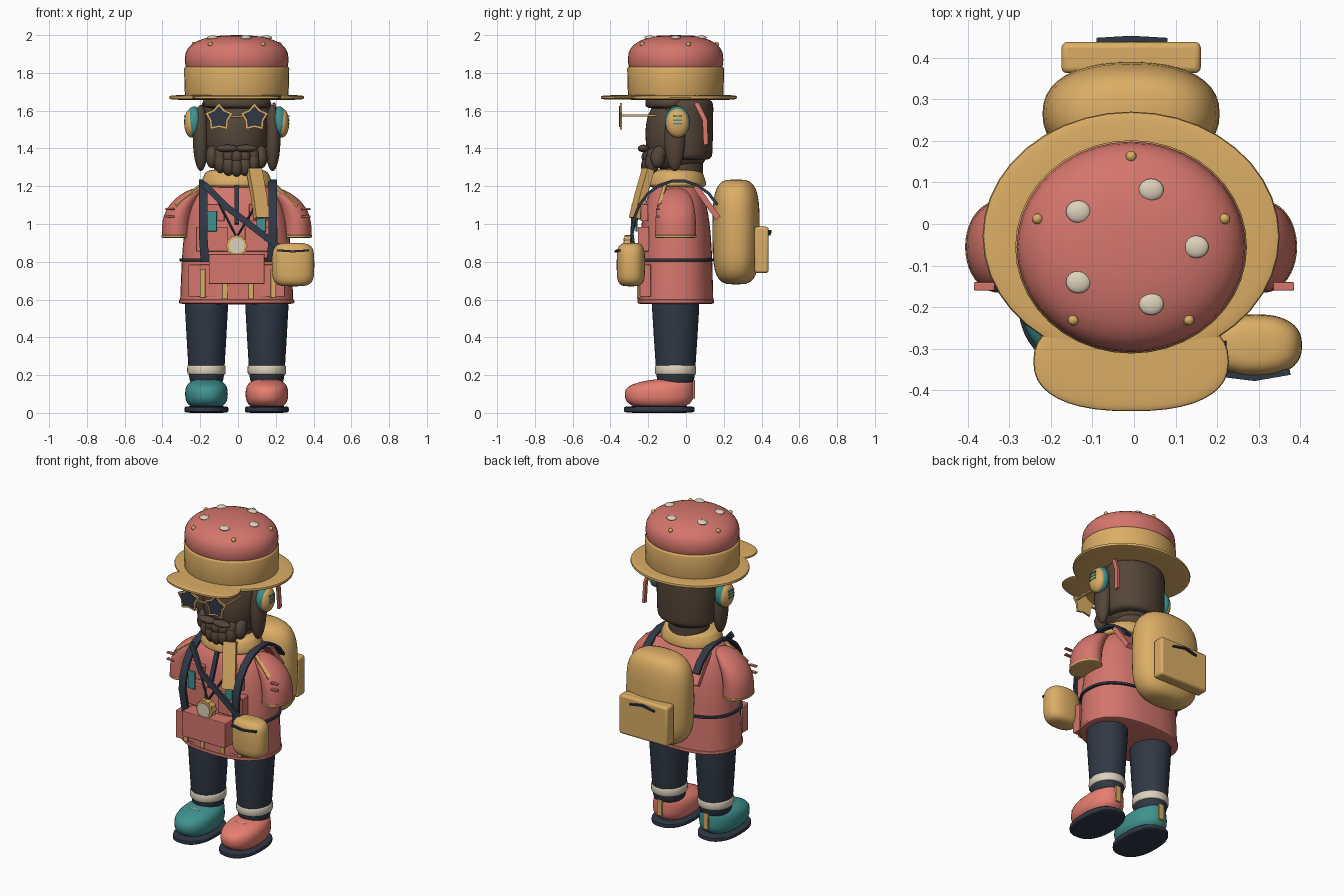
import bpy, bmesh, math
from mathutils import Vector

if "Cube" in bpy.data.objects:
    bpy.data.objects.remove(bpy.data.objects["Cube"])


def material(name, *colour):
    mat = bpy.data.materials.new(name)
    mat.use_nodes = True
    mat.diffuse_color = (*colour, 1)
    mat.node_tree.nodes["Principled BSDF"].inputs["Base Color"].default_value = (*colour, 1)
    return mat


red = material("faded red", .66, .18, .15)
coral = material("coral", .84, .22, .17)
gold = material("straw yellow", .71, .42, .13)
navy = material("dark navy", .03, .04, .06)
brown = material("dark brown", .09, .06, .04)
teal = material("teal", .05, .29, .28)
cream = material("cream", .72, .64, .5)


def finish(name, bm, mat, angle=40):
    bmesh.ops.recalc_face_normals(bm, faces=bm.faces)
    mesh = bpy.data.meshes.new(name)
    bm.to_mesh(mesh)
    bm.free()
    mesh.materials.append(mat)
    mesh.polygons.foreach_set("use_smooth", [True] * len(mesh.polygons))
    mesh.set_sharp_from_angle(angle=math.radians(angle))
    part = bpy.data.objects.new(name, mesh)
    bpy.context.collection.objects.link(part)
    return part


def skin(bm, loops):
    for lower, upper in zip(loops, loops[1:]):
        for i in range(len(lower)):
            bm.faces.new((lower[i - 1], lower[i], upper[i], upper[i - 1]))
    bm.faces.new(loops[0])
    bm.faces.new(loops[-1])


def signed_power(value, exponent):
    return math.copysign(abs(value) ** exponent, value)


def blob(name, centre, radii, mat, square=2, plan=2, taper=0, lean=(0, 0), half=False, sides=40):
    """Superellipsoid: square boxes its side, plan its outline; half keeps the upper part."""
    bm = bmesh.new()
    loops = []
    steps = 16
    start = 0 if half else -1
    for step in range(steps + 1):
        turn = (start + (1 - start) * step / steps) * math.pi / 2 * .99
        height = signed_power(math.sin(turn), 2 / square)
        reach = math.cos(turn) ** (2 / square) * (1 + taper * height)
        slide = max(height, 0) ** 3
        loop = []
        for side in range(sides):
            angle = math.tau * side / sides
            x = radii[0] * reach * signed_power(math.cos(angle), 2 / plan)
            y = radii[1] * reach * signed_power(math.sin(angle), 2 / plan)
            offset = Vector((x + slide * lean[0], y + slide * lean[1], radii[2] * height))
            loop.append(bm.verts.new(Vector(centre) + offset))
        loops.append(loop)
    skin(bm, loops)
    return finish(name, bm, mat)


def box(name, centre, size, mat, bevel=.004):
    bm = bmesh.new()
    bmesh.ops.create_cube(bm, size=1)
    for vert in bm.verts:
        vert.co = Vector(centre) + vert.co * Vector(size)
    part = finish(name, bm, mat)
    modifier = part.modifiers.new("Bevel", "BEVEL")
    modifier.width, modifier.segments = bevel, 3


def ribbon(name, path, width, mat, thick=.015):
    """Flat strap along a path; width is the vector across it."""
    path = [Vector(point) for point in path]
    across = Vector(width) / 2
    bm = bmesh.new()
    loops = []
    for i, point in enumerate(path):
        tangent = path[min(i + 1, len(path) - 1)] - path[max(i - 1, 0)]
        depth = tangent.cross(across).normalized() * thick / 2
        corners = (across + depth, across - depth, -across - depth, depth - across)
        loops.append([bm.verts.new(point + corner) for corner in corners])
    skin(bm, loops)
    finish(name, bm, mat)


def prism(name, centre, outline, depth, mat):
    """Front-facing plate whose outline lists radii around the centre."""
    bm = bmesh.new()
    loops = []
    for y in (0, depth):
        loop = []
        for i, radius in enumerate(outline):
            angle = math.tau * i / len(outline)
            offset = Vector((radius * math.sin(angle), y, radius * math.cos(angle)))
            loop.append(bm.verts.new(Vector(centre) + offset))
        loops.append(loop)
    skin(bm, loops)
    finish(name, bm, mat)


mid, body_y = -.007, -.055

# Hat: brim, crown, visor and dome
blob("hat_brim", (mid, -.03, 1.67), (.357, .3, .014), gold, square=5)
blob("hat_crown", (mid, body_y, 1.75), (.277, .255, .088), gold, square=14, taper=.01)
blob("hat_visor", (mid, -.33, 1.67), (.235, .12, .012), gold, square=4, plan=2.4)
dome_x, dome_y, dome_z, dome_rise = .275, .253, 1.87, .13
blob("hat_dome", (mid, body_y, dome_z), (dome_x, dome_y, dome_rise), red, square=2.5)


def dome_point(reach, angle):
    height = dome_rise * (1 - reach ** 2.5) ** .4
    return (mid + dome_x * reach * math.cos(angle),
            body_y + dome_y * reach * math.sin(angle), dome_z + height)


for i in range(5):
    angle = math.tau * i / 5
    blob("seed", dome_point(.57, angle), (.03, .027, .012), cream, sides=16)
    blob("bead", dome_point(.86, angle + math.pi / 10), (.013, .013, .013), gold, sides=12)

# Head and beard
blob("face", (mid, -.04, 1.475), (.17, .175, .21), brown, square=2.3)
blob("back_hair", (mid, 0, 1.5), (.185, .143, .16), brown, square=10, taper=.02)
blob("front_hair", (mid, -.09, 1.64), (.18, .125, .03), brown, square=4)
blob("neck", (mid, -.02, 1.28), (.12, .11, .09), brown, square=10)
for i in range(-3, 4):
    bend = i * i / 9
    x = mid + .043 * i
    blob("beard_curl", (x, -.2 + .05 * bend, 1.305 + .045 * bend), (.034, .038, .055), brown, sides=16)
    blob("cheek_curl", (x, -.2 + .06 * bend, 1.355 + .02 * bend), (.032, .035, .04), brown, sides=16)

# Hair ribbon behind the left ear
ribbon("hair_ribbon", [(.19, .055, 1.64), (.21, .1, 1.55), (.215, .105, 1.42)], (0, .025, .005), red)

# Shirt, belt, collar and cape flap
blob("shirt", (mid, body_y, .58), (.3, .2, .64), red, square=4, plan=2.4, taper=-.08, half=True)
blob("shirt_hem", (mid, body_y, .59), (.306, .203, .015), red, square=6, plan=2.4)
blob("belt", (mid, body_y, .81), (.303, .203, .01), navy, square=8, plan=2.4)
blob("collar", (mid, -.05, 1.24), (.18, .15, .05), gold, square=5, taper=-.1)
ribbon("scarf_tail", [(.085, -.2, 1.29), (.11, -.24, 1.15), (.125, -.27, 1.03)], (.07, .03, 0), gold, thick=.04)
ribbon("cape_flap", [(mid, .05, 1.2), (mid, .17, 1.03)], (.4, 0, 0), red, thick=.03)

for s, side in ((1, "left_"), (-1, "right_")):
    # Moustache, hair lock and headphones
    blob(side + "moustache", (mid + s * .05, -.225, 1.4), (.06, .03, .02), brown)
    blob(side + "hair_lock", (mid + s * .19, -.06, 1.455), (.042, .055, .175), brown)
    blob(side + "ear_cup", (mid + s * .225, -.045, 1.54), (.045, .066, .083), teal)
    blob(side + "ear_pad", (mid + s * .24, -.045, 1.535), (.038, .06, .077), gold)
    for row in range(3):
        box(side + "ear_stripe", (mid + s * .275, -.045, 1.53 + .02 * row), (.009, .05, .009), teal, bevel=.001)

    # Star sunglasses
    x = mid + s * .094
    star = (.077, .052) * 5
    prism(side + "star_frame", (x, -.35, 1.563), star, .012, gold)
    prism(side + "star_lens", (x, -.354, 1.563), [radius * .8 for radius in star], .008, navy)
    box(side + "temple", (x + s * .05, -.25, 1.575), (.01, .2, .01), gold, bevel=.001)

    # Sleeve and shoulder piping
    x = mid + s * .32
    blob(side + "sleeve", (x, body_y, .93), (.077, .108, .26), red, square=3, lean=(-s * .12, 0), half=True)
    blob(side + "sleeve_trim", (x, body_y, .935), (.079, .11, .009), gold, square=6)
    ribbon(side + "shoulder_piping", [(s * .2, -.11, 1.2), (x, -.14, 1.1)], (0, .02, .01), gold)
    for z in (1.04, 1.08):
        box(side + "sleeve_stud", (s * .36, -.15, z), (.05, .02, .01), red, bevel=.003)

    # Pockets, patches and trims
    x = mid + s * .13
    box(side + "lower_pocket", (x + s * .05, -.215, .7), (.15, .06, .17), red)
    box(side + "chest_pocket", (x, -.225, .92), (.17, .06, .13), red)
    box(side + "upper_pocket", (x, -.22, 1.06), (.13, .04, .09), red)
    box(side + "patch", (x, -.262, 1.015), (.05, .01, .11), teal)
    box(side + "gold_strip", (s * .187, -.245, .685), (.03, .02, .15), gold)
    box(side + "gold_tab", (s * .07, -.25, .645), (.03, .02, .085), gold)

    # Backpack strap arching over the shoulder, and lanyard
    arch = []
    for step in range(10):
        angle = math.pi * (step + 2) / 11
        arch.append((s * .185, -.04 + .245 * math.cos(angle), .95 + .28 * math.sin(angle)))
    ribbon(side + "backpack_strap", arch + [(s * .175, -.265, .8)], (.045, 0, 0), navy)
    ribbon(side + "lanyard", [(s * .1, -.25, 1.11), (mid, -.29, .93)], (.013, 0, s * .009), navy)

    # Leg, cuff and shoe
    x = mid + s * .16
    blob(side + "leg", (x, body_y, .38), (.104, .114, .23), navy, square=10, taper=.13)
    blob(side + "cuff", (x, body_y, .228), (.102, .109, .03), cream, square=6)
    blob(side + "sole", (x, -.142, .018), (.116, .187, .018), navy, square=6, plan=2.4)
    blob(side + "shoe", (x, -.142, .1), (.113, .182, .083), coral if s > 0 else teal,
         square=2.6, plan=2.2, lean=(0, .09))
    box(side + "heel_tab", (x, .04, .125), (.035, .016, .1), gold)
    box(side + "lace", (x, -.19, .168), (.07, .012, .012), cream)
box("glasses_bridge", (mid, -.345, 1.57), (.06, .01, .01), gold, bevel=.001)

# Front box, medallion and front straps
box("chest_box", (mid, -.28, .762), (.295, .1, .158), red)
ribbon("centre_strap", [(mid, -.19, 1.22), (mid, -.27, 1)], (.025, 0, 0), navy)
ribbon("cross_strap", [(-.18, -.2, 1.21), (-.06, -.28, 1.09), (.24, -.29, .86)], (.022, 0, .026), navy)
prism("medallion_rim", (mid, -.325, .885), (.058, .052) * 12, .045, gold)
prism("medallion_face", (mid, -.33, .885), [.041] * 24, .008, cream)

# Hip pouch and backpack
blob("hip_pouch", (.292, -.292, .785), (.112, .075, .115), gold, square=4, plan=2.4)
ribbon("pouch_zip", [(.21, -.36, .86), (.29, -.37, .855), (.375, -.355, .86)], (0, 0, .011), navy)
blob("backpack", (mid, .265, .958), (.213, .125, .278), gold, square=3.6, plan=2.3)
box("backpack_pocket", (mid, .4, .863), (.335, .075, .245), gold, bevel=.014)
ribbon("pocket_zip", [(-.09, .44, .945), (mid, .445, .962), (.08, .44, .945)], (0, 0, .011), navy)
